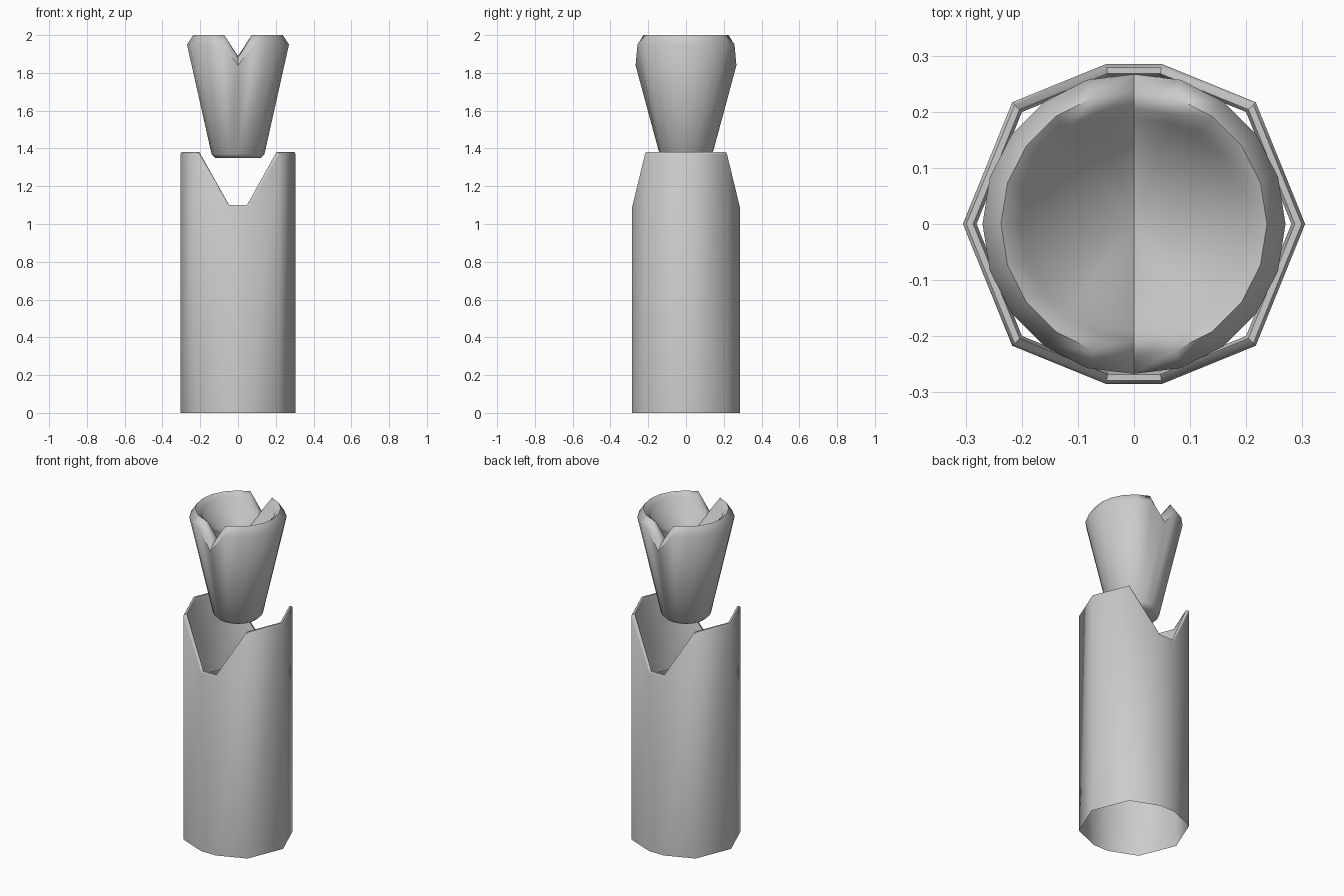
import bpy, bmesh, math

if "Cube" in bpy.data.objects:
    bpy.data.objects.remove(bpy.data.objects["Cube"])


def loft(name, rings, cap_start=None, cap_end=None, angle=40):
    """Skin a list of vertex rings; optional centre heights close the ends."""
    bm = bmesh.new()
    loops = [[bm.verts.new(p) for p in ring] for ring in rings]
    n = len(loops[0])
    for a, b in zip(loops, loops[1:]):
        for i in range(n):
            j = (i + 1) % n
            bm.faces.new((a[i], a[j], b[j], b[i]))
    for loop, height, flip in ((loops[0], cap_start, True), (loops[-1], cap_end, False)):
        if height is not None:
            c = bm.verts.new((0, 0, height))
            for i in range(n):
                tri = (loop[i], loop[(i + 1) % n], c)
                bm.faces.new(tri[::-1] if flip else tri)
    mesh = bpy.data.meshes.new(name)
    bm.to_mesh(mesh)
    bm.free()
    obj = bpy.data.objects.new(name, mesh)
    bpy.context.collection.objects.link(obj)
    bpy.ops.object.select_all(action='DESELECT')
    obj.select_set(True)
    bpy.context.view_layer.objects.active = obj
    bpy.ops.object.shade_smooth_by_angle(angle=math.radians(angle))
    return obj


# Sleeve: ten-sided thin tube, notched front and back, open underneath
half = [(0.305, 0), (0.217, 0.217), (0.05, 0.285), (-0.05, 0.285), (-0.217, 0.217)]
outline = half + [(-x, -y) for x, y in half]


def sleeve_ring(scale, top, notch):
    return [(x * scale, y * scale, notch if abs(y) > 0.25 else top) for x, y in outline]


loft("sleeve", [
    sleeve_ring(1.0, 0.0, 0.0),
    sleeve_ring(1.0, 1.37, 1.09),
    sleeve_ring(0.98, 1.38, 1.10),
    sleeve_ring(0.94, 1.38, 1.10),
    sleeve_ring(0.92, 1.365, 1.085),
    sleeve_ring(0.92, 0.9, 0.9),
], angle=50)

# Cup: tapered twenty-sided plug with a V groove across a shallow bowl
SIDES = 20


def cup_ring(r, z, notch_z=None, notch_r=None):
    pts = []
    for i in range(SIDES):
        a = 2 * math.pi * i / SIDES
        notched = notch_z is not None and i % (SIDES // 2) == SIDES // 4
        rr = (notch_r or r) if notched else r
        pts.append((rr * math.cos(a), rr * math.sin(a), notch_z if notched else z))
    return pts


loft("cup", [
    cup_ring(0.12, 1.35),
    cup_ring(0.14, 1.37),
    cup_ring(0.27, 1.95, 1.84, 0.267),
    cup_ring(0.237, 2.0, 1.88),
    cup_ring(0.205, 1.975, 1.89),
    cup_ring(0.19, 1.93, 1.88),
], cap_start=1.35, cap_end=1.80, angle=60)
